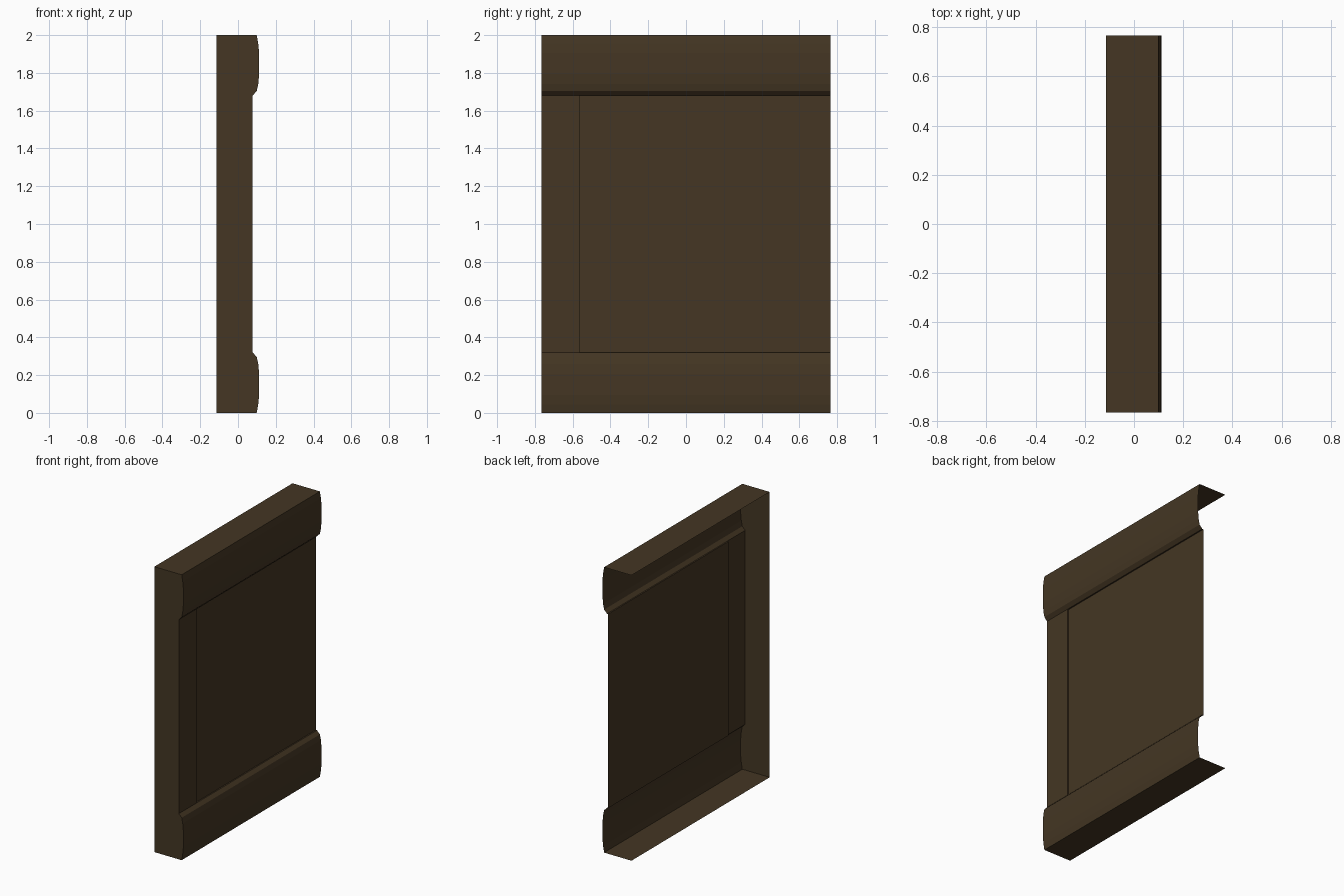
import bpy, bmesh

if "Cube" in bpy.data.objects:
    bpy.data.objects.remove(bpy.data.objects["Cube"])

wood = bpy.data.materials.new("dark_brown")
wood.diffuse_color = (0.058, 0.037, 0.017, 1)
wood.use_nodes = True
wood.node_tree.nodes["Principled BSDF"].inputs["Base Color"].default_value = wood.diffuse_color

BACK, FACE, PANEL = -0.113, 0.077, 0.068   # depths along x
Y0, Y1, YS = -0.765, 0.765, -0.565         # ends and stile edge
Z0, Z1 = 0.32, 1.68                        # panel bottom and top

# half profile (x, z) of the bulging rail, mirrored for the top rail
lower = [(0.099, 0), (0.107, 0.045), (0.112, 0.095), (0.112, 0.205),
         (0.107, 0.26), (0.099, 0.297), (FACE, Z0)]
upper = [(x, 2 - z) for x, z in reversed(lower)]


def make(name, faces):
    bm = bmesh.new()
    for f in faces:
        bm.faces.new([bm.verts.new(p) for p in f])
    bmesh.ops.remove_doubles(bm, verts=bm.verts, dist=1e-5)
    me = bpy.data.meshes.new(name)
    bm.to_mesh(me)
    bm.free()
    me.materials.append(wood)
    ob = bpy.data.objects.new(name, me)
    bpy.context.collection.objects.link(ob)
    return ob


def strip(profile, ya, yb):
    """Sweep an x-z profile along y, facing +x when the profile rises."""
    return [[(a[0], ya, a[1]), (a[0], yb, a[1]), (b[0], yb, b[1]), (b[0], ya, b[1])]
            for a, b in zip(profile, profile[1:])]


# rails with their bottom and top boards; the back stays open
make("bottom_rail", strip([(BACK, 0)] + lower, Y0, Y1))
make("top_rail", strip(upper + [(BACK, 2)], Y0, Y1))

# raised stile beside the closed end
make("stile", strip([(FACE, Z0), (FACE, Z1)], Y0, YS))

# slightly recessed panel with its thin reveal
reveal = [[(FACE, YS, Z0), (PANEL, YS, Z0), (PANEL, YS, Z1), (FACE, YS, Z1)][::-1]]
make("panel", strip([(FACE, Z0), (PANEL, Z0), (PANEL, Z1), (FACE, Z1)], YS, Y1) + reveal)

# closed end board, the opposite end is open
outline = [(BACK, 0)] + lower + upper + [(BACK, 2)]
make("end_board", [[(x, Y0, z) for x, z in outline]])
